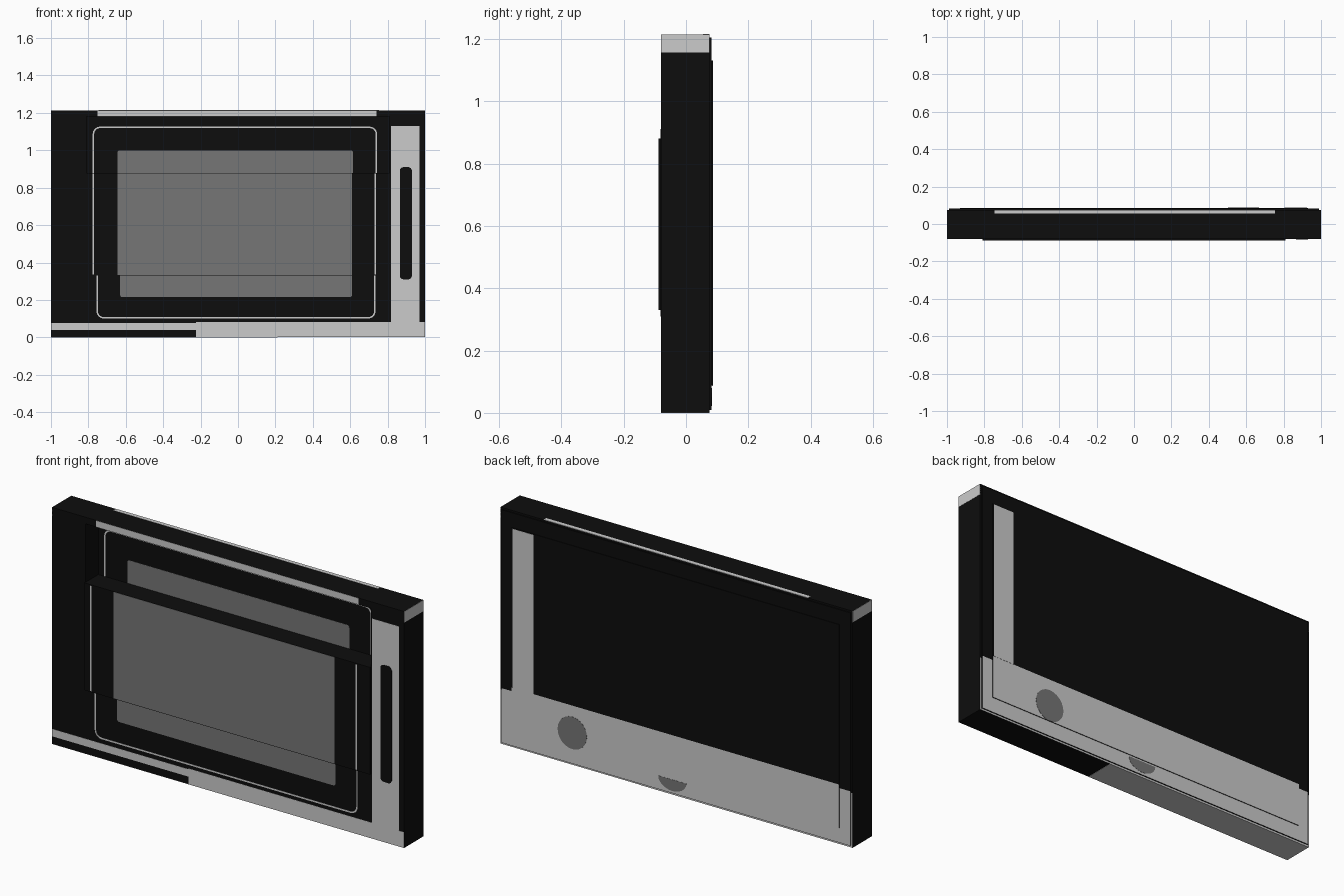
import bpy, bmesh, math

if "Cube" in bpy.data.objects:
    bpy.data.objects.remove(bpy.data.objects["Cube"])


def material(name, v):
    m = bpy.data.materials.new(name)
    m.diffuse_color = (v, v, v, 1)
    m.use_nodes = True
    m.node_tree.nodes["Principled BSDF"].inputs["Base Color"].default_value = m.diffuse_color
    return m


BLACK = material("black", 0.004)
LIGHT = material("light_grey", 0.6)
GREY = material("glass_grey", 0.18)


def prism(name, pts, y0, y1, mat, split=None):
    """Extrude an xz outline from y0 to y1; optionally paint the back light below z = split."""
    bm = bmesh.new()
    f = bm.faces.new([bm.verts.new((x, y0, z)) for x, z in pts])
    r = bmesh.ops.extrude_face_region(bm, geom=[f])
    for v in r["geom"]:
        if isinstance(v, bmesh.types.BMVert):
            v.co.y = y1
    if split is not None:
        bmesh.ops.bisect_plane(bm, geom=bm.verts[:] + bm.edges[:] + bm.faces[:],
                               plane_co=(0, 0, split), plane_no=(0, 0, 1))
    bmesh.ops.recalc_face_normals(bm, faces=bm.faces[:])
    bm.normal_update()
    me = bpy.data.meshes.new(name)
    me.materials.append(mat)
    if split is not None:
        me.materials.append(LIGHT)
        for f in bm.faces:
            if f.normal.y > 0.5 and f.calc_center_median().z < split:
                f.material_index = 1
    bm.to_mesh(me)
    bm.free()
    ob = bpy.data.objects.new(name, me)
    bpy.context.collection.objects.link(ob)
    return ob


def box(name, x0, x1, y0, y1, z0, z1, mat, split=None):
    return prism(name, [(x0, z0), (x1, z0), (x1, z1), (x0, z1)], y0, y1, mat, split)


def arc(cx, cz, rx, rz, a0, a1, n):
    return [(cx + rx * math.cos(math.radians(a0 + (a1 - a0) * i / n)),
             cz + rz * math.sin(math.radians(a0 + (a1 - a0) * i / n))) for i in range(n + 1)]


def arch(x0, x1, zb, zt, r):
    """Open arch outline with two rounded corners at zt (above or below zb)."""
    s = 1 if zt > zb else -1
    cz = zt - s * r
    return ([(x1, zb)] + arc(x1 - r, cz, r, s * r, 0, 90, 4)
            + arc(x0 + r, cz, r, s * r, 90, 180, 4) + [(x0, zb)])


FRONT, FLOOR, DOOR, BACK, P1, P2 = -0.08, 0.025, -0.088, 0.076, 0.082, 0.086
T = 0.001   # paint plate thickness

# Casing with a recess in the front
body = box("casing", -0.999, 0.999, FRONT, BACK, 0.001, 1.214, BLACK, split=0.28)
cutter = box("recess_cutter", -0.81, 0.81, -0.2, FLOOR, 0.33, 1.18, BLACK)
cutter.hide_render = True
mod = body.modifiers.new("recess", "BOOLEAN")
mod.object = cutter
mod.operation = "DIFFERENCE"
mod.solver = "EXACT"
bpy.context.view_layer.objects.active = body
bpy.ops.object.modifier_apply(modifier="recess")
bpy.data.objects.remove(cutter)

# Thick middle panel standing in the recess
box("middle_panel", -0.81, 0.81, DOOR, FLOOR + 0.002, 0.33, 0.88, BLACK)

# Stepped back plates
box("back_plate", -0.99, 0.99, BACK - 0.002, P1, 0.01, 1.205, BLACK, split=0.29)
box("back_inner_plate", -0.93, 0.93, P1 - 0.002, P2, 0.088, 1.13, BLACK, split=0.31)
box("back_strip", 0.805, 0.925, P2 - T, P2 + T, 0.31, 1.127, LIGHT)
prism("back_round_spot", arc(0.585, 0.17, 0.083, 0.083, 0, 345, 23), P2 - T, P2 + T, GREY)
prism("back_half_spot", arc(0.02, 0.08, 0.08, 0.058, 180, 360, 12), P1 - T, P1 + T, GREY)

# Window glass on the three front levels
prism("window_top", arch(-0.645, 0.615, 0.88, 1.0, 0.012), FLOOR - T, FLOOR + T, GREY)
box("window_middle", -0.645, 0.61, DOOR - T, DOOR + T, 0.332, 0.879, GREY)
prism("window_bottom", arch(-0.63, 0.61, 0.33, 0.215, 0.012), FRONT - T, FRONT + T, GREY)

# Thin light outline around the window
W = 0.008
for name, x0, x1, zb, zt, y in (("outline_top", -0.777, 0.744, 0.88, 1.127, FLOOR),
                                ("outline_bottom", -0.757, 0.736, 0.33, 0.1, FRONT)):
    s = W if zt > zb else -W
    pts = arch(x0, x1, zb, zt, 0.04) + arch(x0 + W, x1 - W, zb, zt - s, 0.04 - W)[::-1]
    prism(name, pts, y - T, y + T, LIGHT)
for name, x in (("outline_left", -0.777), ("outline_right", 0.73)):
    box(name, x, x + W, DOOR - T, DOOR + T, 0.335, 0.875, LIGHT)

# Light strips on the front
F0, F1 = FRONT - T, FRONT + T
box("front_top_strip", -0.75, 0.74, F0, F1, 1.18, 1.214, LIGHT)
box("front_base_left", -0.999, -0.225, F0, F1, 0.04, 0.078, LIGHT)
box("front_base_right", -0.225, 0.999, F0, F1, 0.001, 0.082, LIGHT)
box("front_side_strip", 0.818, 0.97, F0, F1, 0.082, 1.13, LIGHT)
grip = arch(0.865, 0.93, 0.6, 0.91, 0.02) + arch(0.865, 0.93, 0.6, 0.31, 0.02)[::-1][1:-1]
prism("side_grip", grip, F0 - T, F1, BLACK)

# Light bands on the top, sides and underside
box("top_strip", -0.745, 0.755, 0.055, BACK, 1.213, 1.215, LIGHT)
for name, x in (("left_side_band", -1.0), ("right_side_band", 0.998)):
    box(name, x, x + 0.002, FRONT, BACK, 1.157, 1.214, LIGHT)
box("underside_strip", -0.999, 0.21, FRONT, BACK, 0.0, 0.002, LIGHT)
